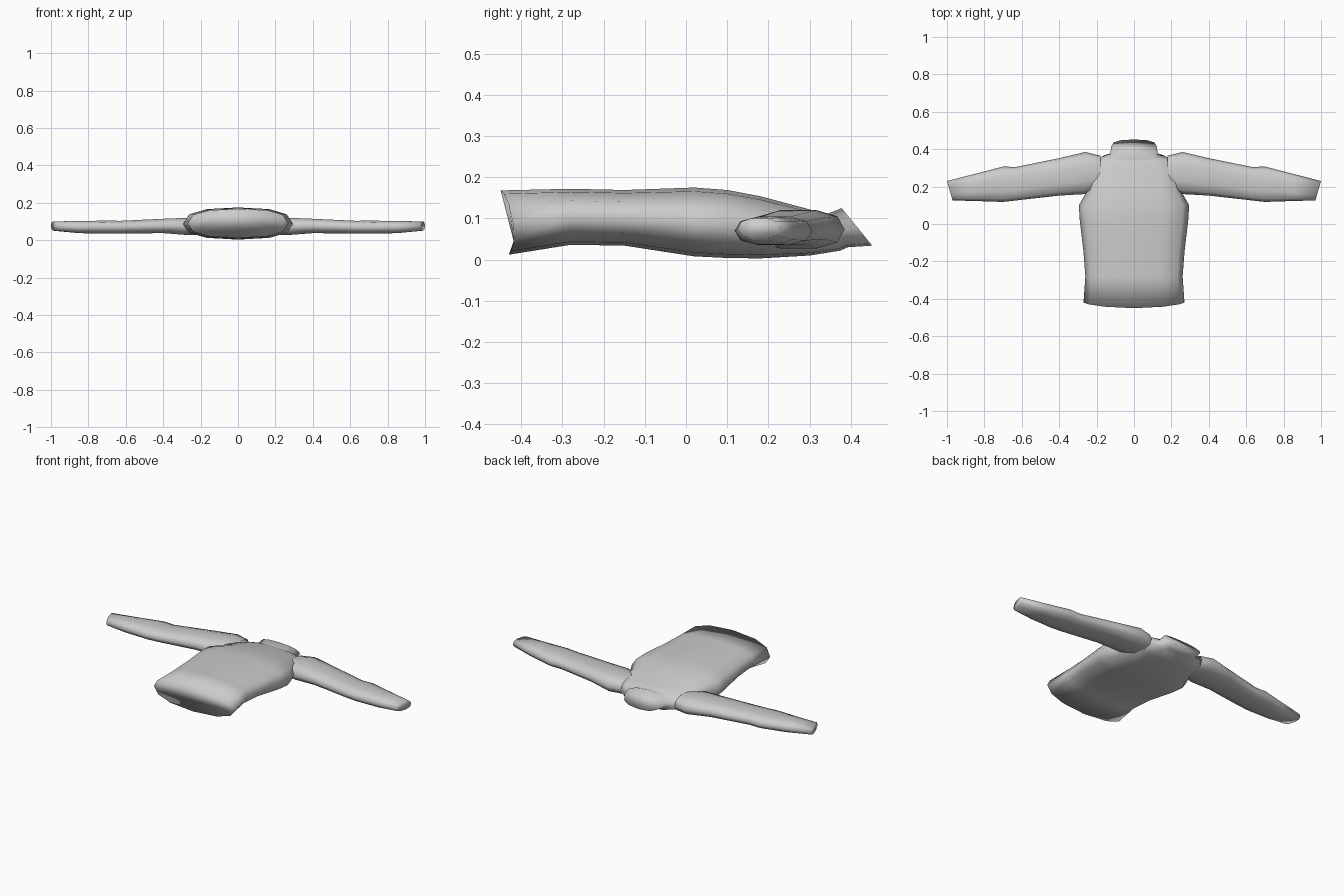
import bpy, bmesh, math

if "Cube" in bpy.data.objects:
    bpy.data.objects.remove(bpy.data.objects["Cube"])


def signed_pow(v, e):
    return math.copysign(abs(v) ** e, v)


def section(pos, u0, u1, z0, z1, tilt_u=0, tilt_z=0, bow=0, n=12, e=0.8):
    """Rounded cross-section: returns (u, pos, z) points, optionally tilted or bowed."""
    pts = []
    for i in range(n):
        a = 2 * math.pi * i / n
        c, s = signed_pow(math.cos(a), e), signed_pow(math.sin(a), e)
        p = pos + tilt_u * c + tilt_z * s - bow * (1 - c * c)
        pts.append(((u0 + u1) / 2 + (u1 - u0) / 2 * c, p,
                    (z0 + z1) / 2 + (z1 - z0) / 2 * s))
    return pts


def loft(name, rings, cap_start=True):
    bm = bmesh.new()
    loops = [[bm.verts.new(p) for p in r] for r in rings]
    n = len(loops[0])
    for a, b in zip(loops, loops[1:]):
        for i in range(n):
            j = (i + 1) % n
            bm.faces.new((a[i], a[j], b[j], b[i]))
    if cap_start:
        bm.faces.new(loops[0])
    bm.faces.new(loops[-1])
    bmesh.ops.recalc_face_normals(bm, faces=bm.faces)
    for f in bm.faces:
        f.smooth = True
    me = bpy.data.meshes.new(name)
    bm.to_mesh(me)
    bm.free()
    ob = bpy.data.objects.new(name, me)
    bpy.context.collection.objects.link(ob)
    return ob


# Body with collar: y, half width, z low, z high, tilt, bow
body = [
    (-0.42, 0.27, 0.012, 0.168, -0.01, 0.02),
    (-0.28, 0.26, 0.036, 0.172, 0, 0),
    (-0.15, 0.27, 0.034, 0.169, 0, 0),
    (0.02, 0.29, 0.008, 0.175, 0, 0),
    (0.10, 0.295, 0.004, 0.169, 0, 0),
    (0.18, 0.25, 0.003, 0.154, 0, 0),
    (0.30, 0.24, 0.010, 0.122, 0, 0),
    (0.355, 0.18, 0.022, 0.114, -0.02, 0),
    (0.367, 0.128, 0.030, 0.111, -0.025, 0),
    (0.415, 0.122, 0.034, 0.125, -0.037, 0),
]
loft("sweater_body", [section(y, -w, w, zl, zh, 0, t, b)
                      for y, w, zl, zh, t, b in body])

# Sleeves: x, y low, y high, z low, z high, end tilt
sleeve = [
    (0.18, 0.19, 0.365, 0.025, 0.115, 0),
    (0.26, 0.16, 0.385, 0.025, 0.122, 0),
    (0.40, 0.152, 0.352, 0.036, 0.116, 0),
    (0.63, 0.126, 0.305, 0.034, 0.105, 0),
    (0.70, 0.118, 0.307, 0.034, 0.106, 0),
    (0.85, 0.123, 0.268, 0.036, 0.104, 0),
    (0.985, 0.126, 0.23, 0.050, 0.101, 0.015),
]
rings = [[(x, y, z) for y, x, z in section(px, y0, y1, zl, zh, t, n=10)]
         for px, y0, y1, zl, zh, t in sleeve]
arm = loft("sleeves", rings, cap_start=False)
arm.modifiers.new("mirror", 'MIRROR').use_mirror_merge = False
